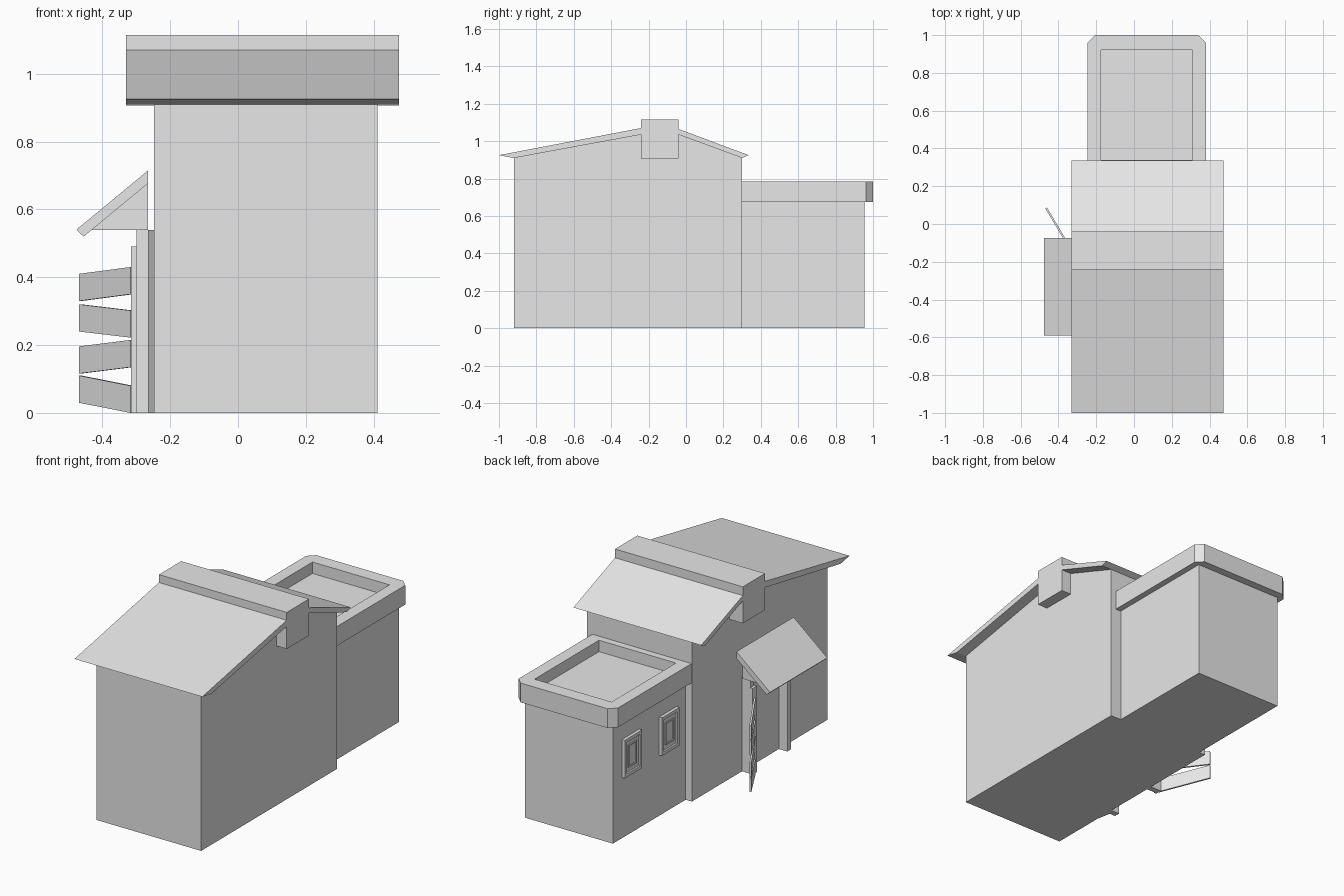
import bpy, bmesh
from mathutils import Vector

if "Cube" in bpy.data.objects:
    bpy.data.objects.remove(bpy.data.objects["Cube"], do_unlink=True)

grey = bpy.data.materials.new("plain_grey")
grey.use_nodes = True
grey.diffuse_color = (0.8, 0.8, 0.8, 1)
grey.node_tree.nodes["Principled BSDF"].inputs["Base Color"].default_value = (0.8, 0.8, 0.8, 1)


def extrude(name, profile, axis, lo, hi):
    """Extrude a closed 2D profile along one axis; the other two axes keep x, y, z order."""
    def point(p, h):
        c = list(p)
        c.insert("xyz".index(axis), h)
        return c
    bm = bmesh.new()
    face = bm.faces.new([bm.verts.new(point(p, lo)) for p in profile])
    out = bmesh.ops.extrude_face_region(bm, geom=[face])
    for v in out["geom"]:
        if isinstance(v, bmesh.types.BMVert):
            v.co["xyz".index(axis)] = hi
    return finish(name, bm)


def finish(name, bm):
    bmesh.ops.recalc_face_normals(bm, faces=bm.faces)
    mesh = bpy.data.meshes.new(name)
    bm.to_mesh(mesh)
    bm.free()
    mesh.materials.append(grey)
    obj = bpy.data.objects.new(name, mesh)
    bpy.context.collection.objects.link(obj)
    return obj


def box(name, x, y, z):
    return extrude(name, [(x[0], y[0]), (x[1], y[0]), (x[1], y[1]), (x[0], y[1])], "z", *z)


def sink(obj, normal, width, depth):
    """Inset the outermost face that looks along normal, then push it inwards."""
    n = Vector(normal)
    bm = bmesh.new()
    bm.from_mesh(obj.data)
    face = max(bm.faces, key=lambda f: (f.normal.dot(n) > 0.99, f.calc_center_median().dot(n)))
    bmesh.ops.inset_region(bm, faces=[face], thickness=width)
    out = bmesh.ops.extrude_face_region(bm, geom=[face])
    bmesh.ops.translate(bm, vec=n * -depth, verts=[v for v in out["geom"] if isinstance(v, bmesh.types.BMVert)])
    if face.is_valid:
        bmesh.ops.delete(bm, geom=[face], context="FACES")
    bm.to_mesh(obj.data)
    bm.free()


# Main house with its gabled side walls
extrude("main_house", [(-0.92, 0), (0.30, 0), (0.30, 0.91), (-0.04, 1.035),
                       (-0.24, 1.035), (-0.92, 0.91)], "x", -0.247, 0.412)

# Two roof slabs and the ridge beam between them
ROOF = (-0.33, 0.475)
extrude("front_roof", [(-1, 0.925), (-0.92, 0.91), (-0.24, 1.035), (-0.24, 1.07)], "x", *ROOF)
extrude("back_roof", [(0.335, 0.925), (0.30, 0.91), (-0.04, 1.035), (-0.04, 1.065)], "x", *ROOF)
box("ridge_beam", ROOF, (-0.24, -0.04), (0.907, 1.115))

# Back annex with a chamfered parapet around a sunken flat roof
box("annex", (-0.208, 0.345), (0.30, 0.955), (0, 0.68))
x0, x1, y1, c = -0.245, 0.38, 1.0, 0.038
parapet = extrude("annex_parapet", [(x0, 0.30), (x1, 0.30), (x1, y1 - c), (x1 - c, y1),
                                    (x0 + c, y1), (x0, y1 - c)], "z", 0.675, 0.785)
cutter = box("parapet_cutter", (-0.175, 0.31), (0.34, 0.92), (0.72, 0.9))
cutter.hide_render = True
cutter.hide_set(True)
cut = parapet.modifiers.new("sunken_roof", "BOOLEAN")
cut.object = cutter
cut.solver = "EXACT"

# Annex windows: a raised frame with a stepped, sunken pane
for name, y in (("back", 0.795), ("front", 0.46)):
    window = box(name + "_window", (-0.226, -0.2), (y - 0.078, y + 0.078), (0.345, 0.562))
    sink(window, (-1, 0, 0), 0.026, 0.01)
    pane = box(name + "_window_pane", (-0.222, -0.2), (y - 0.038, y + 0.038), (0.39, 0.517))
    sink(pane, (-1, 0, 0), 0.01, 0.008)

# Awning over the side door
extrude("awning_slab", [(-0.477, 0.54), (-0.455, 0.52), (-0.265, 0.677), (-0.265, 0.715)], "y", -0.59, -0.075)
extrude("awning_support", [(-0.431, 0.54), (-0.265, 0.54), (-0.265, 0.677)], "y", -0.535, -0.13)

# Door posts, the tapered jamb and the hinge stile
for name, y in (("near", -0.168), ("far", -0.5)):
    box(name + "_door_post", (-0.30, -0.24), (y - 0.017, y + 0.017), (0, 0.54))
extrude("door_jamb", [(-0.265, -0.51), (-0.24, -0.51), (-0.24, -0.595), (-0.247, -0.595)], "z", 0, 0.54)
box("hinge_stile", (-0.315, -0.299), (-0.19, -0.15), (0, 0.49))

# Open door leaf made of alternately tilted boards
hinge, tip = Vector((-0.313, -0.172, 0)), Vector((-0.465, 0.085, 0))
side = (tip - hinge).cross(Vector((0, 0, 1))).normalized() * 0.005
for i, (inner, outer) in enumerate(((0.0, 0.03), (0.135, 0.116), (0.222, 0.24), (0.35, 0.33))):
    bm = bmesh.new()
    ends = [(hinge, inner), (tip, outer), (tip, outer + 0.08), (hinge, inner + 0.08)]
    face = bm.faces.new([bm.verts.new(p - side + Vector((0, 0, z))) for p, z in ends])
    out = bmesh.ops.extrude_face_region(bm, geom=[face])
    bmesh.ops.translate(bm, vec=side * 2, verts=[v for v in out["geom"] if isinstance(v, bmesh.types.BMVert)])
    finish("door_board_%d" % (i + 1), bm)
